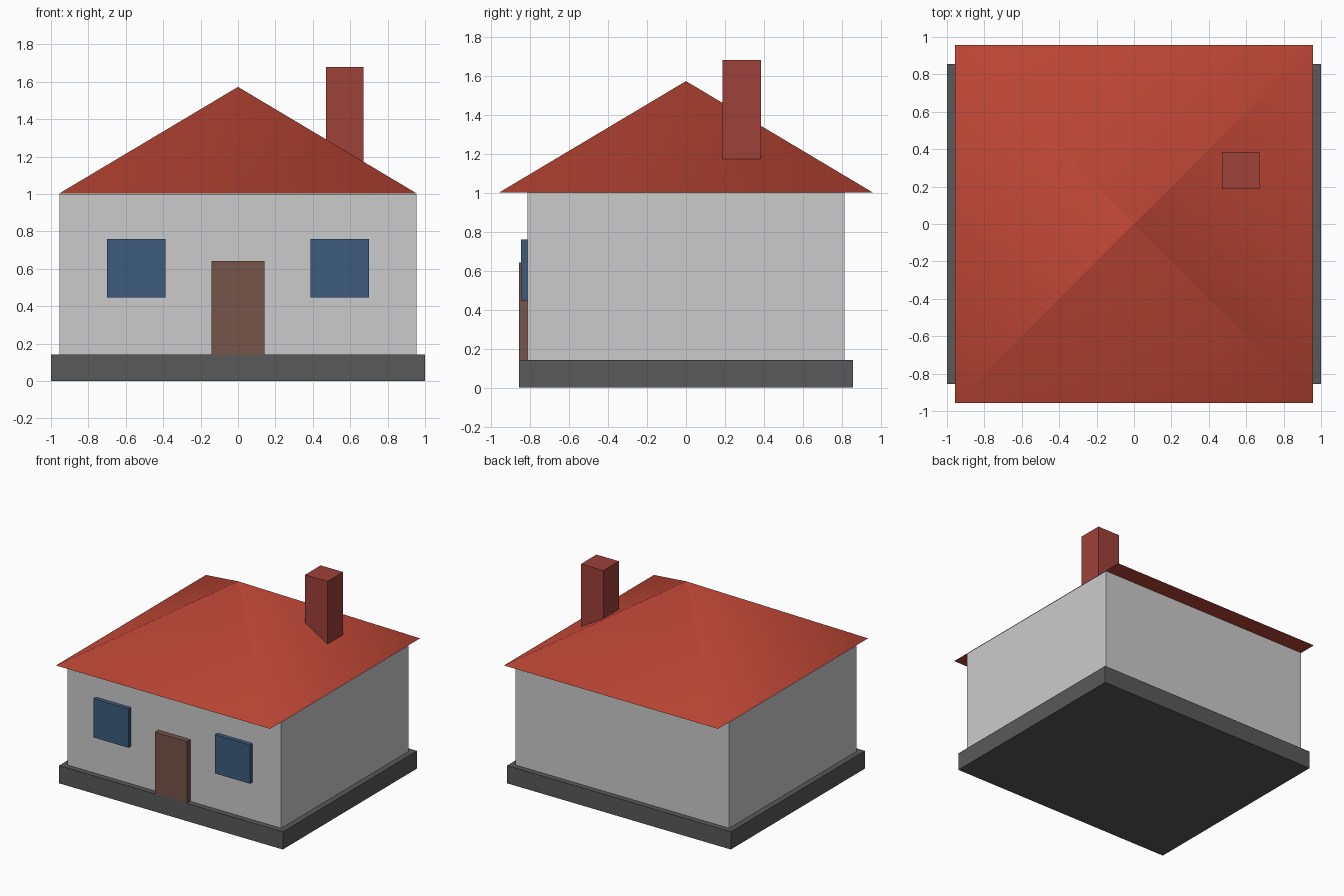
import bpy
from math import pi, sqrt, radians

if "Cube" in bpy.data.objects:
    bpy.data.objects.remove(bpy.data.objects["Cube"])


def paint(obj, color):
    mat = bpy.data.materials.new(obj.name + "_colour")
    mat.diffuse_color = (*color, 1.0)
    mat.use_nodes = True
    mat.node_tree.nodes["Principled BSDF"].inputs["Base Color"].default_value = mat.diffuse_color
    obj.data.materials.append(mat)


def box(name, x, y, z, color=None):
    """Box from (min, max) ranges on each axis."""
    ranges = (x, y, z)
    bpy.ops.mesh.primitive_cube_add(size=1, location=[(a + b) / 2 for a, b in ranges])
    obj = bpy.context.object
    obj.name = name
    obj.scale = [b - a for a, b in ranges]
    bpy.ops.object.transform_apply(location=False, rotation=False, scale=True)
    if color:
        paint(obj, color)
    return obj


# Foundation slab and walls
box("foundation", (-1, 1), (-0.856, 0.856), (0, 0.143), (0.1, 0.1, 0.1))
box("walls", (-0.955, 0.955), (-0.812, 0.812), (0.143, 1.0))

# Hipped roof: a square cone with a tiny flat tip, softly shaded across its hips
half, rise = 0.957, 0.57
bpy.ops.mesh.primitive_cone_add(vertices=4, radius1=half * sqrt(2), radius2=0.001, depth=rise,
                                location=(0, 0, 1.002 + rise / 2), rotation=(0, 0, pi / 4))
roof = bpy.context.object
roof.name = "roof"
bpy.ops.object.transform_apply(location=False, rotation=True, scale=True)
bpy.ops.object.shade_smooth_by_angle(angle=radians(60))
paint(roof, (0.5, 0.06, 0.035))

# Chimney, sunk into the roof
box("chimney", (0.47, 0.67), (0.186, 0.384), (1.08, 1.68), (0.34, 0.053, 0.04))

# Door and the pair of front windows
box("door", (-0.143, 0.143), (-0.856, -0.80), (0.143, 0.643), (0.18, 0.09, 0.067))
for side, sx in (("left", -1), ("right", 1)):
    xs = sorted((sx * 0.387, sx * 0.7))
    box("window_" + side, xs, (-0.846, -0.80), (0.447, 0.76), (0.046, 0.107, 0.21))
